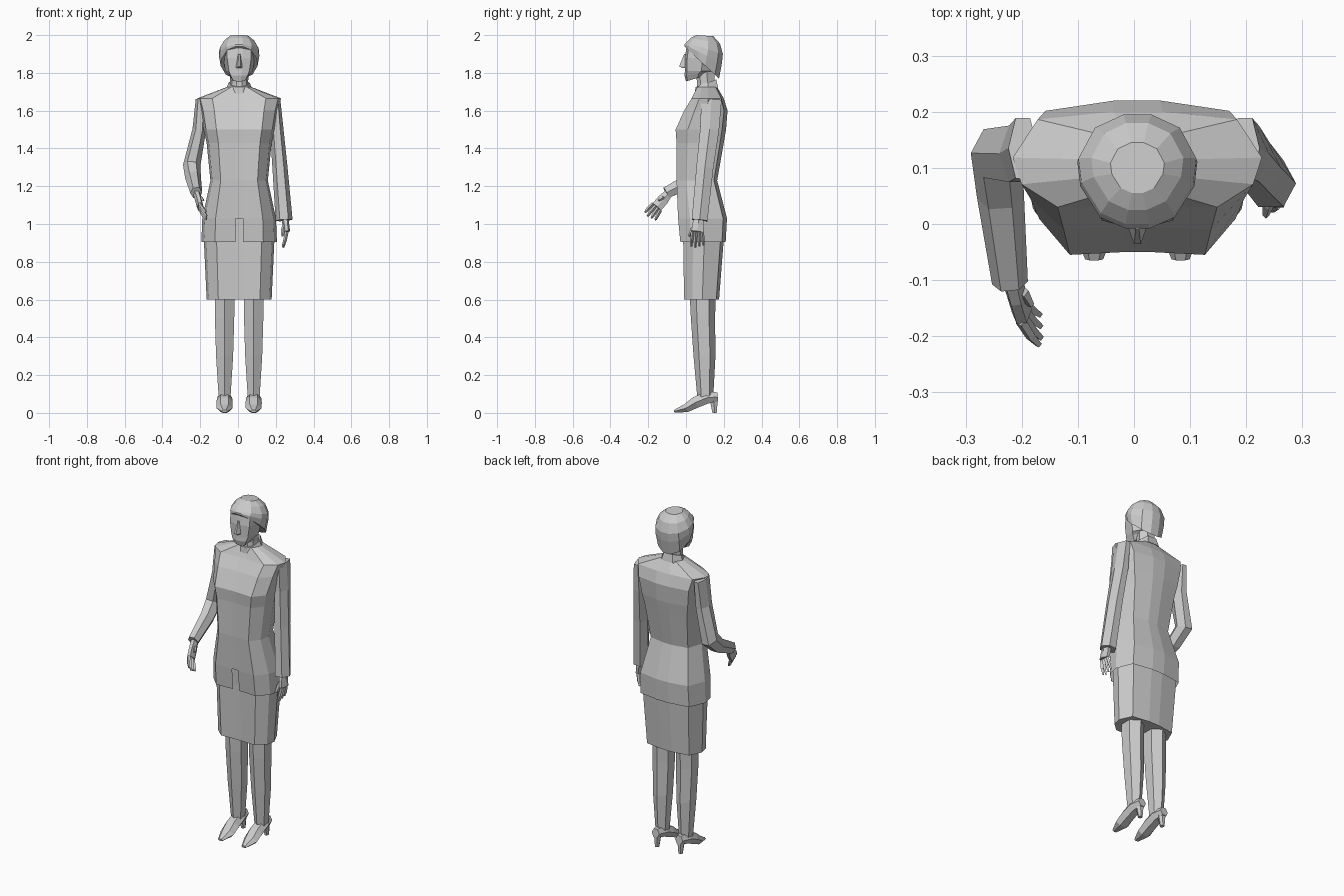
import bpy, bmesh, math
from mathutils import Vector

cube = bpy.data.objects.get("Cube")
if cube:
    bpy.data.objects.remove(cube)

grey = bpy.data.materials.new("plain grey")
grey.use_nodes = True
colour = (0.6, 0.6, 0.6, 1)
grey.diffuse_color = colour
grey.node_tree.nodes["Principled BSDF"].inputs["Base Color"].default_value = colour

CENTRE = 0.006  # body midline


def build(name, rings, cap_start=True, cap_end=True, skip=()):
    """Skin a list of closed rings; skip holds (band, side) faces left open."""
    bm = bmesh.new()
    loops = [[bm.verts.new(p) for p in ring] for ring in rings]
    n = len(loops[0])
    for band, (a, b) in enumerate(zip(loops, loops[1:])):
        for i in range(n):
            if (band, i) not in skip:
                j = (i + 1) % n
                bm.faces.new((a[i], a[j], b[j], b[i]))
    if cap_start:
        bm.faces.new(loops[0][::-1])
    if cap_end:
        bm.faces.new(loops[-1])
    bmesh.ops.recalc_face_normals(bm, faces=bm.faces)
    mesh = bpy.data.meshes.new(name)
    bm.to_mesh(mesh)
    bm.free()
    mesh.materials.append(grey)
    obj = bpy.data.objects.new(name, mesh)
    bpy.context.collection.objects.link(obj)
    return obj


def section(shape, z, width, front, back, slope=0):
    """Mirrored cross-section: shape runs from front to back on one side."""
    half = [(width * u, front + (back - front) * v, z + slope * v) for u, v in shape]
    return ([(CENTRE + x, y, h) for x, y, h in half]
            + [(CENTRE - x, y, h) for x, y, h in reversed(half)])


def tube(name, path, sides=6, phase=0.0):
    """Limb along a path of (point, half width in x, half depth)."""
    pts = [Vector(p[0]) for p in path]
    rings = []
    for i, (_, rx, ry) in enumerate(path):
        t = Vector()
        if i > 0:
            t += (pts[i] - pts[i - 1]).normalized()
        if i < len(pts) - 1:
            t += (pts[i + 1] - pts[i]).normalized()
        t.normalize()
        u = Vector((1, 0, 0))
        u = (u - t * u.dot(t)).normalized()
        v = t.cross(u)
        angles = [math.tau * k / sides + phase for k in range(sides)]
        rings.append([pts[i] + u * rx * math.cos(a) + v * ry * math.sin(a) for a in angles])
    return build(name, rings)


# Jacket, with an open slit at the front hem
trunk = [(0.1, 0.02), (0.64, 0), (0.93, 0.24), (1, 0.52), (0.8, 0.92), (0.2, 1)]
jacket = [
    (0.905, 0.2, -0.03, 0.21), (1.03, 0.195, -0.042, 0.217),
    (1.23, 0.152, -0.05, 0.165), (1.43, 0.172, -0.05, 0.2),
    (1.5, 0.188, -0.055, 0.212), (1.6, 0.205, -0.01, 0.22),
    (1.665, 0.222, 0.03, 0.2), (1.725, 0.065, 0.06, 0.165)]
front_strip = 2 * len(trunk) - 1
build("jacket", [section(trunk, *r) for r in jacket],
      cap_start=False, skip={(0, front_strip)})

# Skirt
skirt = [(0.6, 0.172, -0.01, 0.175), (0.92, 0.187, -0.015, 0.2), (1.04, 0.18, -0.02, 0.195)]
build("skirt", [section(trunk, *r) for r in skirt])

# Neck and collar
oval = [(0.3, 0), (0.8, 0.2), (1, 0.6), (0.5, 1)]
build("neck", [section(oval, *r) for r in
               [(1.68, 0.055, 0.055, 0.155), (1.75, 0.048, 0.058, 0.15),
                (1.84, 0.05, 0.05, 0.15)]])
build("collar", [section(oval, *r) for r in
                 [(1.68, 0.075, 0.045, 0.17, 0.04), (1.725, 0.055, 0.05, 0.16, 0.04)]])

# Face and nose
face = [(0.2, 0), (0.75, 0.08), (1, 0.6), (0.5, 1)]
build("face", [section(face, *r) for r in
               [(1.755, 0.042, 0, 0.1, 0.03), (1.785, 0.06, -0.008, 0.12, 0.02),
                (1.81, 0.072, -0.006, 0.14), (1.88, 0.085, -0.006, 0.15),
                (1.95, 0.085, 0.005, 0.15)]])
wedge = [(0.3, 0), (1, 1)]
build("nose", [section(wedge, *r) for r in
               [(1.825, 0.02, -0.02, 0.004), (1.835, 0.02, -0.036, 0.004),
                (1.9, 0.01, -0.01, 0.004)]])

# Hair, a cap sloping down to the nape
cap = [(0.2, 0), (0.62, 0.1), (0.95, 0.38), (1, 0.6), (0.72, 0.88), (0.24, 1)]
build("hair", [section(cap, *r) for r in
               [(1.94, 0.098, -0.008, 0.175, -0.17), (1.95, 0.107, -0.008, 0.19, -0.1),
                (1.96, 0.105, 0, 0.195, -0.06), (1.985, 0.082, 0.025, 0.18, -0.03),
                (2, 0.048, 0.055, 0.145, -0.006)]])

# Legs, shoes and heels
for side, label in ((1, "left"), (-1, "right")):
    x = CENTRE + 0.077 * side
    tube(label + "_leg", [((x, 0.088, 0.66), 0.06, 0.07), ((x, 0.09, 0.5), 0.059, 0.064),
                          ((x, 0.098, 0.3), 0.052, 0.058), ((x, 0.102, 0.08), 0.036, 0.042)],
         phase=math.pi / 2)
    tube(label + "_shoe", [((x, 0.168, 0.085), 0.025, 0.028), ((x, 0.11, 0.08), 0.04, 0.036),
                           ((x, 0.05, 0.055), 0.043, 0.035), ((x, 0, 0.025), 0.042, 0.026),
                           ((x, -0.063, 0.008), 0.016, 0.008)])
    tube(label + "_heel", [((x, 0.145, 0.09), 0.024, 0.026), ((x, 0.152, 0), 0.012, 0.014)])

# Sleeves: left hangs, right bends forward at the elbow
shoulder = [((0.198, 0.135, 1.66), 0.026, 0.062), ((0.205, 0.125, 1.5), 0.036, 0.058)]
tube("left_sleeve", shoulder + [((0.222, 0.1, 1.3), 0.04, 0.052),
                                ((0.244, 0.072, 1.02), 0.045, 0.048)])
tube("right_sleeve", [((-p[0], p[1], p[2]), a, b) for p, a, b in shoulder]
     + [((-0.245, 0.125, 1.31), 0.046, 0.055), ((-0.238, 0.05, 1.245), 0.042, 0.046),
        ((-0.221, -0.105, 1.165), 0.032, 0.035)])


def hand(label, wrist, knuckles, tip, spread, thumb, palm):
    """Palm, four fingers fanned along spread, and a thumb."""
    wrist, knuckles, tip, spread = map(Vector, (wrist, knuckles, tip, spread))
    tube(label + "_palm", [(wrist, 0.02, 0.024), ((wrist + knuckles) / 2, *palm),
                           (knuckles, *palm)])
    for k in range(4):
        f = k / 3 - 0.5
        root = knuckles + spread * f * 0.75
        end = tip + spread * f + (wrist - tip) * 0.12 * abs(f + 0.15)
        bend = (root + end) / 2 + (root - wrist) * 0.08
        tube(f"{label}_finger_{k + 1}", [(root, 0.01, 0.01), (bend, 0.009, 0.009),
                                         (end, 0.006, 0.006)], sides=4)
    tube(label + "_thumb", [(wrist.lerp(knuckles, 0.35), 0.012, 0.012),
                            (wrist.lerp(Vector(thumb), 0.65), 0.011, 0.011),
                            (thumb, 0.006, 0.006)], sides=4)


hand("left", (0.248, 0.07, 1.04), (0.258, 0.06, 0.96), (0.238, 0.06, 0.875),
     (0, 0.065, 0), (0.235, 0.015, 0.935), (0.018, 0.036))
hand("right", (-0.22, -0.09, 1.165), (-0.2, -0.155, 1.09), (-0.165, -0.195, 1.035),
     (0.004, 0.05, -0.045), (-0.183, -0.145, 1.125), (0.018, 0.034))
